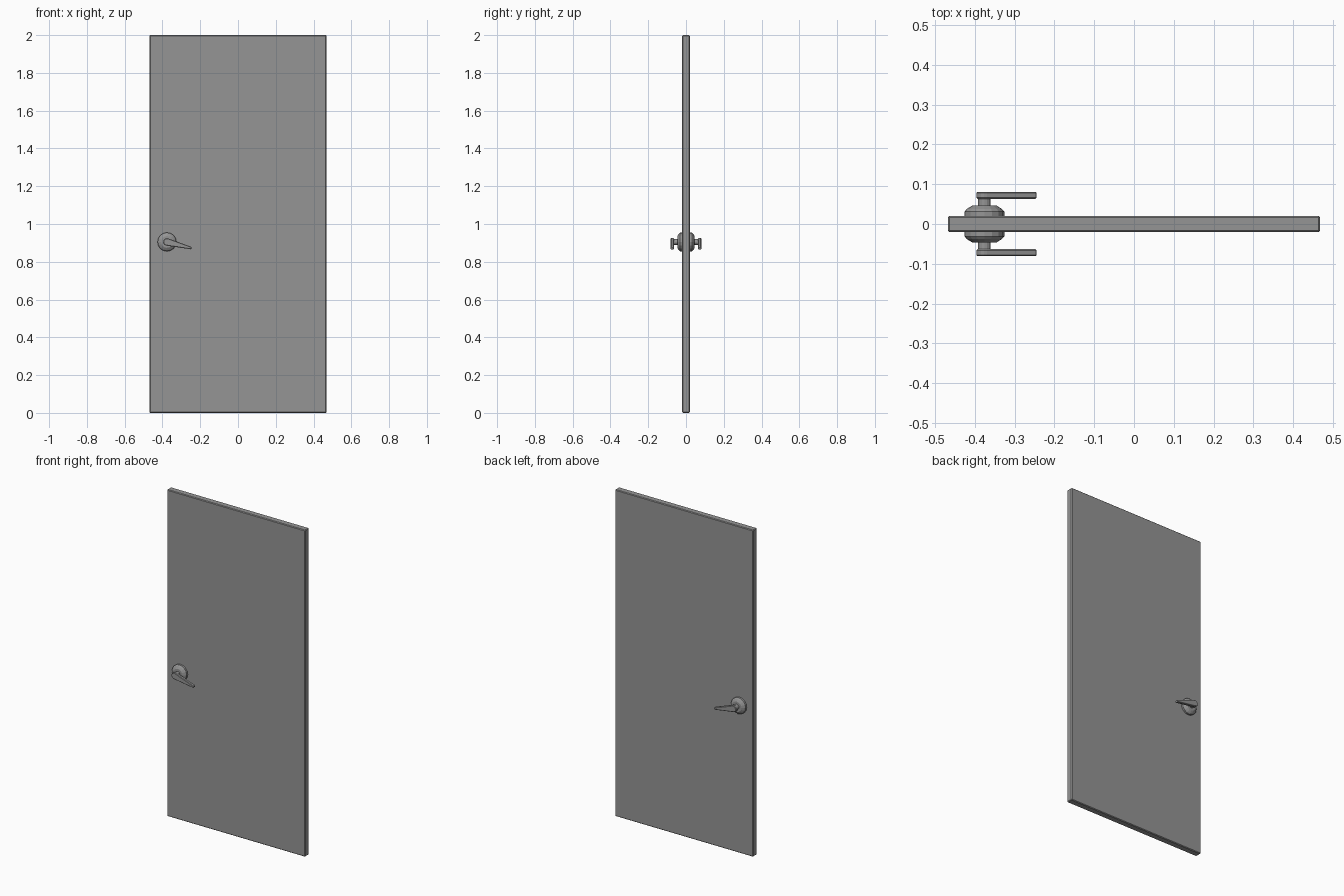
import bpy, bmesh, math
from mathutils import Vector, Matrix

if "Cube" in bpy.data.objects:
    bpy.data.objects.remove(bpy.data.objects["Cube"], do_unlink=True)

grey = bpy.data.materials.new("grey")
grey.use_nodes = True
colour = (0.3, 0.3, 0.3, 1)
grey.diffuse_color = colour
grey.node_tree.nodes["Principled BSDF"].inputs["Base Color"].default_value = colour

PIVOT = Vector((-0.376, 0, 0.905))


def finish(bm, name, bevel=0):
    """Turn a bmesh into a named object with optional edge rounding."""
    bmesh.ops.recalc_face_normals(bm, faces=bm.faces)
    mesh = bpy.data.meshes.new(name)
    bm.to_mesh(mesh)
    bm.free()
    mesh.materials.append(grey)
    obj = bpy.data.objects.new(name, mesh)
    bpy.context.collection.objects.link(obj)
    if bevel:
        mod = obj.modifiers.new("bevel", 'BEVEL')
        mod.width = bevel
        mod.segments = 1
        mod.limit_method = 'ANGLE'
        mod.angle_limit = math.radians(50)
    return obj


def turned(name, profile, side, sides=16):
    """Stack rings of (radius, distance) along y and cap the outer end."""
    bm = bmesh.new()
    rings = []
    for radius, dist in profile:
        rings.append([bm.verts.new(PIVOT + Vector((
            radius * math.cos(math.tau * i / sides), side * dist,
            radius * math.sin(math.tau * i / sides)))) for i in range(sides)])
    for a, b in zip(rings, rings[1:]):
        for i in range(sides):
            j = (i + 1) % sides
            bm.faces.new((a[i], a[j], b[j], b[i]))
    bm.faces.new(rings[0])
    bm.faces.new(rings[-1])
    return finish(bm, name)


def lever(name, side):
    """Round hub tapering to a narrow, drooping tip."""
    outline = []
    for i in range(9):
        a = math.radians(70 + 180 * i / 8)
        outline.append((0.02 * math.cos(a), 0.02 * math.sin(a)))
    outline += [(0.127, -0.039), (0.131, -0.036), (0.131, -0.029), (0.127, -0.025)]
    bm = bmesh.new()
    face = bm.faces.new([bm.verts.new(PIVOT + Vector((x, side * 0.063, z)))
                         for x, z in outline])
    ext = bmesh.ops.extrude_face_region(bm, geom=[face])
    verts = [v for v in ext["geom"] if isinstance(v, bmesh.types.BMVert)]
    bmesh.ops.translate(bm, verts=verts, vec=(0, side * 0.018, 0))
    return finish(bm, name, 0.003)


# Door slab
bm = bmesh.new()
bmesh.ops.create_cube(bm, size=1, matrix=Matrix.Translation((0, 0, 1))
                      @ Matrix.Diagonal((0.936, 0.04, 2, 1)))
finish(bm, "door_slab", 0.004)

# Handle set on both faces
for label, side in (("front", -1), ("back", 1)):
    turned(label + "_rosette", [(0.05, 0.018), (0.05, 0.031), (0.044, 0.038),
                                (0.031, 0.046)], side)
    turned(label + "_spindle", [(0.016, 0.044), (0.016, 0.066)], side)
    lever(label + "_lever", side)
